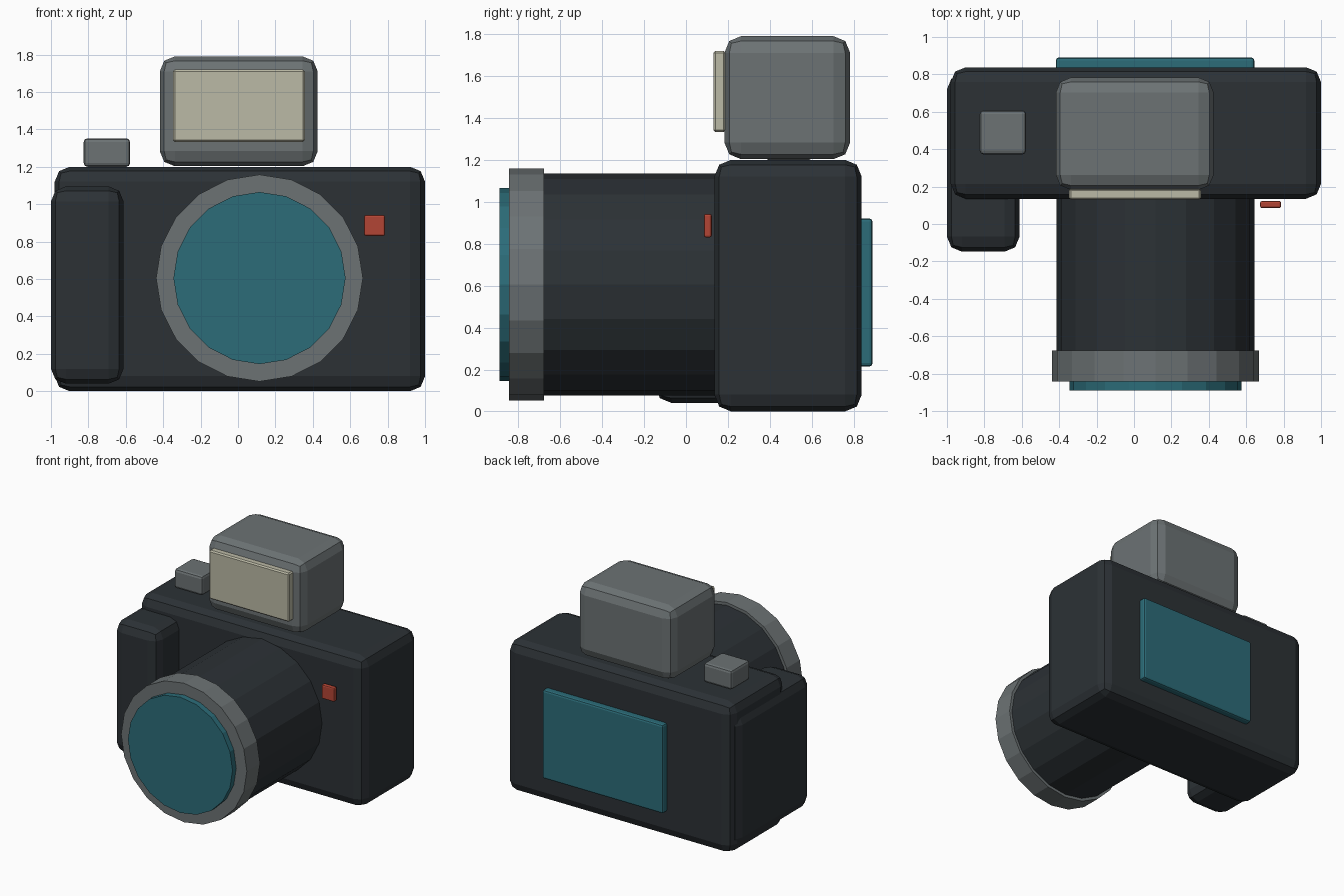
import bpy
from math import pi

if "Cube" in bpy.data.objects:
    bpy.data.objects.remove(bpy.data.objects["Cube"])


def material(name, rgb):
    m = bpy.data.materials.new(name)
    m.diffuse_color = (*rgb, 1)
    m.use_nodes = True
    m.node_tree.nodes["Principled BSDF"].inputs["Base Color"].default_value = m.diffuse_color
    return m


DARK = material("dark_plastic", (0.025, 0.031, 0.036))
GREY = material("grey_metal", (0.15, 0.17, 0.175))
TEAL = material("teal_glass", (0.025, 0.15, 0.19))
CREAM = material("flash_cream", (0.5, 0.49, 0.38))
RED = material("red_light", (0.45, 0.06, 0.035))


def box(name, x, y, z, bevel, segments, mat):
    """Bevelled box from its (min, max) extents on each axis."""
    bpy.ops.mesh.primitive_cube_add(size=1, location=[(a + b) / 2 for a, b in (x, y, z)])
    ob = bpy.context.object
    ob.name = name
    ob.scale = [b - a for a, b in (x, y, z)]
    bpy.ops.object.transform_apply(location=False, rotation=False, scale=True)
    mod = ob.modifiers.new("soft_edges", 'BEVEL')
    mod.width, mod.segments = bevel, segments
    ob.data.materials.append(mat)
    return ob


def disc(name, radius, y0, y1, mat):
    """20-sided cylinder along y on the lens axis."""
    bpy.ops.mesh.primitive_cylinder_add(vertices=20, radius=radius, depth=y1 - y0,
                                        location=(0.115, (y0 + y1) / 2, 0.605),
                                        rotation=(pi / 2, 0, 0))
    ob = bpy.context.object
    ob.name = name
    ob.data.materials.append(mat)
    return ob


# Body and hand grip
box("body", (-0.98, 1.0), (0.135, 0.838), (0, 1.2), 0.08, 2, DARK)
box("hand_grip", (-1.0, -0.612), (-0.148, 0.8), (0.04, 1.095), 0.08, 2, DARK)

# Lens
disc("lens_barrel", 0.53, -0.70, 0.2, DARK)
disc("lens_ring", 0.553, -0.843, -0.677, GREY)
disc("lens_glass", 0.46, -0.89, -0.80, TEAL)

# Flash on top
box("flash_head", (-0.418, 0.426), (0.183, 0.783), (1.203, 1.79), 0.08, 2, GREY)
box("flash_panel", (-0.348, 0.357), (0.13, 0.19), (1.333, 1.72), 0.01, 1, CREAM)

# Shutter button, indicator light, rear screen
box("shutter_button", (-0.825, -0.577), (0.372, 0.608), (1.2, 1.352), 0.02, 2, GREY)
box("indicator_light", (0.674, 0.786), (0.085, 0.123), (0.83, 0.942), 0.01, 2, RED)
box("rear_screen", (-0.418, 0.643), (0.82, 0.89), (0.215, 0.92), 0.015, 2, TEAL)
